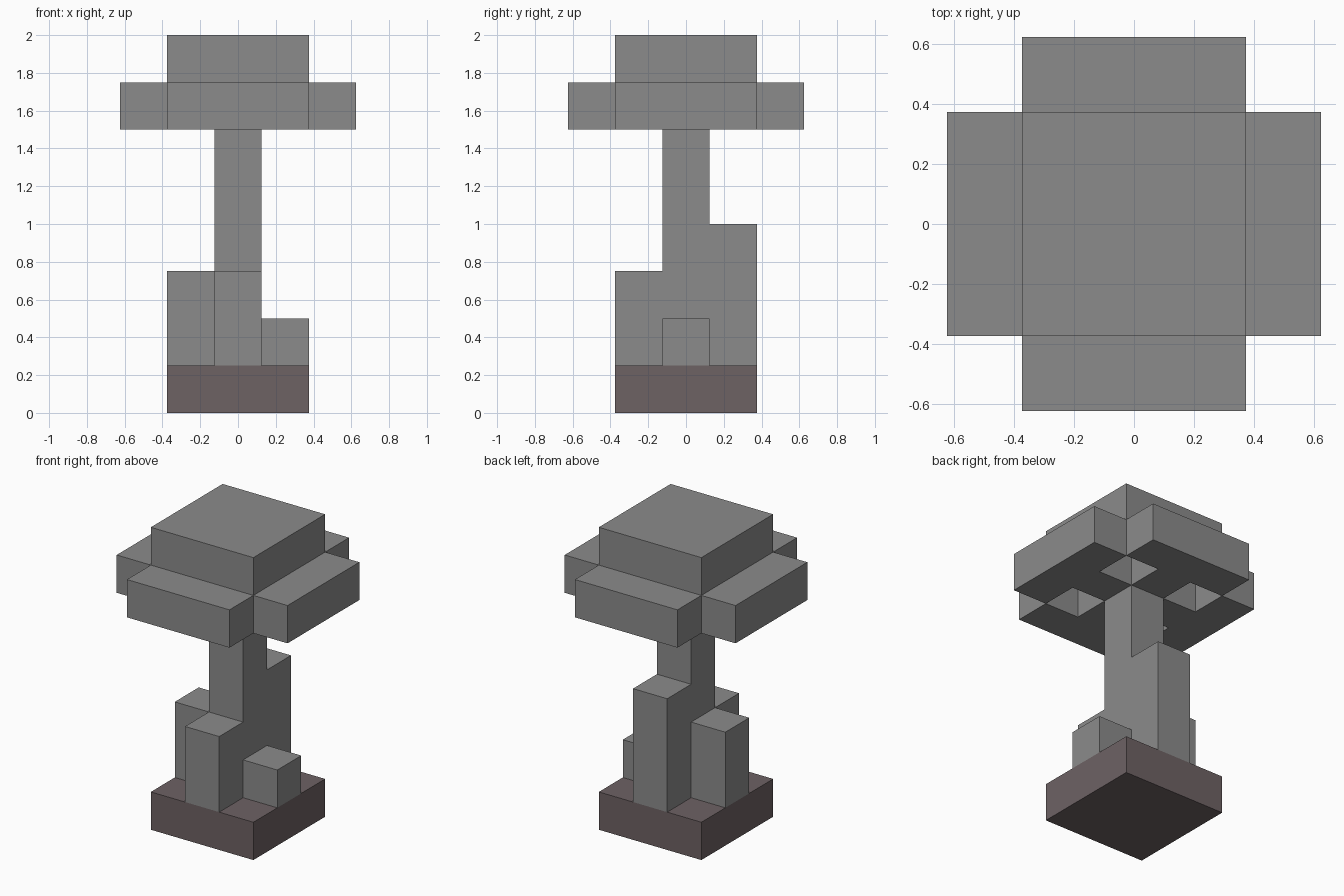
import bpy
from mathutils import Vector

cube = bpy.data.objects.get("Cube")
if cube:
    bpy.data.objects.remove(cube, do_unlink=True)

U = 0.25  # one block


def make_material(name, rgb):
    mat = bpy.data.materials.new(name)
    mat.use_nodes = True
    mat.diffuse_color = (*rgb, 1)
    mat.node_tree.nodes["Principled BSDF"].inputs["Base Color"].default_value = (*rgb, 1)
    return mat


def box(name, centre, size, bottom, top, mat):
    """Box measured in blocks: plan centre, plan size, bottom and top heights."""
    bpy.ops.mesh.primitive_cube_add(size=1)
    obj = bpy.context.object
    obj.name = name
    scale = Vector((size[0], size[1], top - bottom)) * U
    offset = Vector((centre[0], centre[1], (bottom + top) / 2)) * U
    for v in obj.data.vertices:
        v.co = v.co * scale + offset
    obj.data.materials.append(mat)
    return obj


stone = make_material("stone grey", (0.26, 0.26, 0.26))
earth = make_material("dark brown", (0.155, 0.122, 0.127))

# Base, trunk and top of the canopy
box("base", (0, 0), (3, 3), 0, 1, earth)
box("trunk", (0, 0), (1, 1), 1, 7, stone)
box("canopy_top", (0, 0), (3, 3), 7, 8, stone)

# On each side: a root, a canopy beam and a rim block (open pits stay between beams)
sides = {
    "front": ((0, -1), 3),
    "back": ((0, 1), 4),
    "left": ((1, 0), 2),
    "right": ((-1, 0), 3),
}
for side, ((dx, dy), root_top) in sides.items():
    box(side + "_root", (dx, dy), (1, 1), 1, root_top, stone)
    box(side + "_canopy_beam", (dx, dy), (1, 1), 6, 7, stone)
    rim_size = (1 + 2 * abs(dy), 1 + 2 * abs(dx))
    box(side + "_canopy_rim", (2 * dx, 2 * dy), rim_size, 6, 7, stone)
